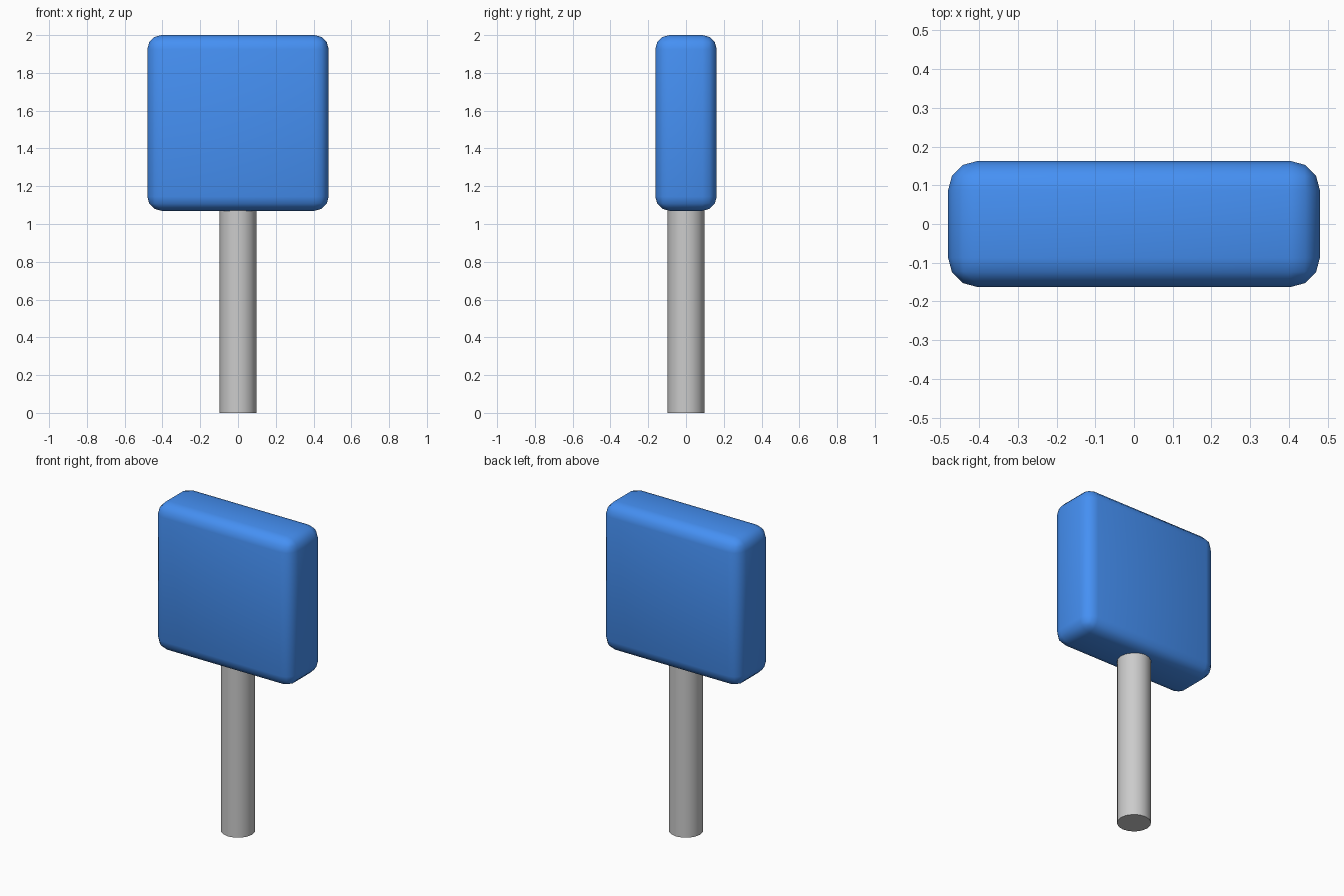
import bpy
from math import radians

if "Cube" in bpy.data.objects:
    bpy.data.objects.remove(bpy.data.objects["Cube"])

# Stick
bpy.ops.mesh.primitive_cylinder_add(vertices=16, radius=0.098, depth=1.08, location=(0, 0, 0.54))
stick = bpy.context.object
stick.name = "stick"
bpy.ops.object.shade_smooth_by_angle(angle=radians(40))

# Rounded block head
bpy.ops.mesh.primitive_cube_add(size=1, location=(0, 0, 1.535))
head = bpy.context.object
head.name = "block_head"
head.scale = (0.96, 0.325, 0.93)
bpy.ops.object.transform_apply(location=False, rotation=False, scale=True)
bevel = head.modifiers.new("rounded_edges", 'BEVEL')
bevel.width = 0.075
bevel.segments = 3
bpy.ops.object.shade_smooth()

# Blue paint
blue = bpy.data.materials.new("blue")
blue.diffuse_color = (0.06, 0.28, 0.9, 1)
blue.use_nodes = True
blue.node_tree.nodes["Principled BSDF"].inputs["Base Color"].default_value = blue.diffuse_color
head.data.materials.append(blue)
